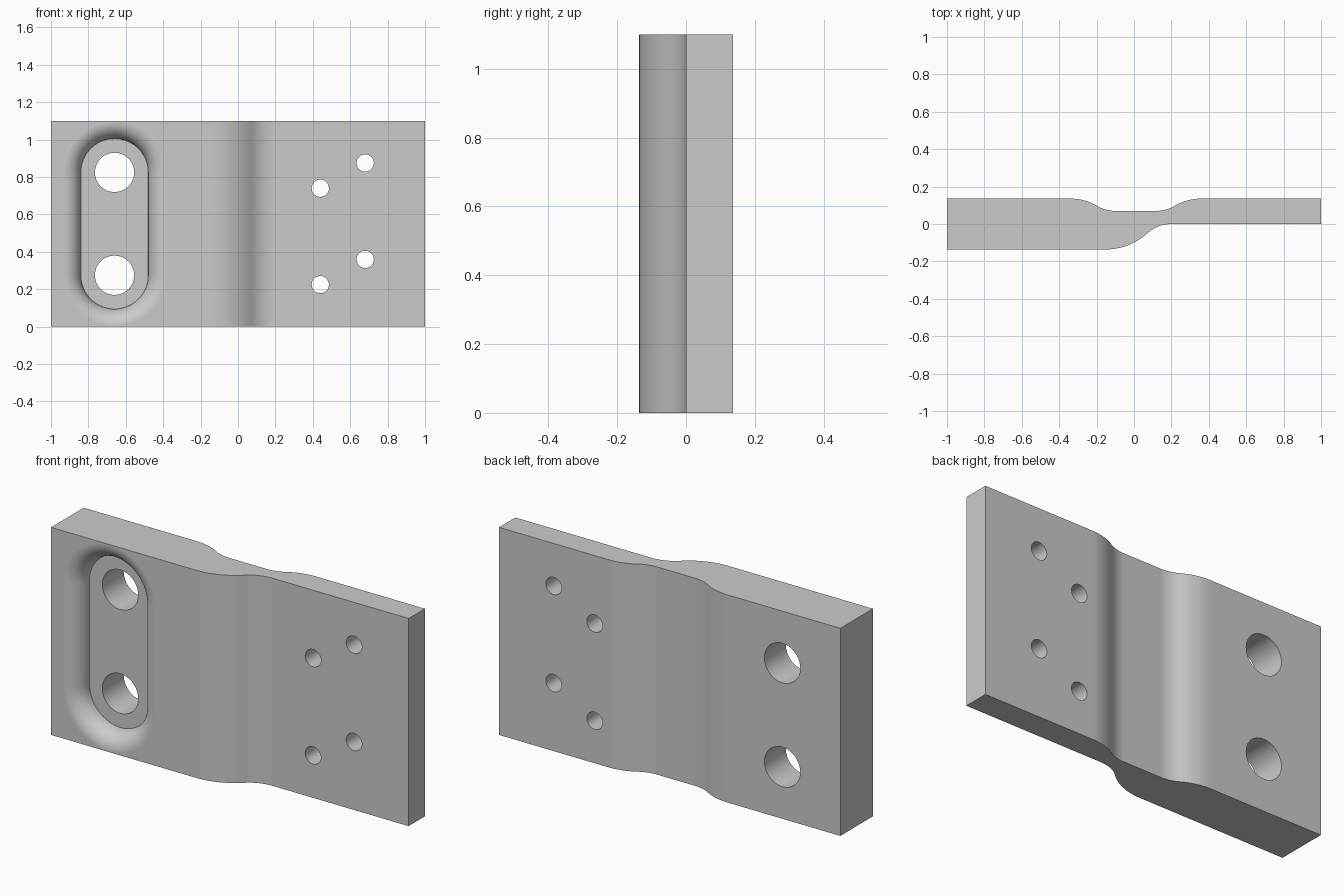
import bpy, bmesh
from math import sin, cos, pi, atan2

cube = bpy.data.objects.get("Cube")
if cube:
    bpy.data.objects.remove(cube, do_unlink=True)

HEIGHT = 1.10
HALF = 0.136           # half of the overall depth
FILLET = 0.093         # rounded lip of the slot, also its depth

grey = bpy.data.materials.new("plain grey")
grey.use_nodes = True
COLOUR = (0.6, 0.6, 0.6, 1)
grey.diffuse_color = COLOUR
grey.node_tree.nodes["Principled BSDF"].inputs["Base Color"].default_value = COLOUR


def s_curve(start, end, share, steps=10):
    """Two tangent arcs joining parallel flats; share is the first arc's part."""
    dx, dy = end[0] - start[0], end[1] - start[1]
    angle = 2 * atan2(abs(dy), abs(dx))
    reach = abs(dx) / sin(angle)
    sx, sy = (1 if dx > 0 else -1), (1 if dy > 0 else -1)
    points = []
    for i in range(steps + 1):
        t, r = angle * i / steps, reach * share
        points.append((start[0] + sx * r * sin(t), start[1] + sy * r * (1 - cos(t))))
    for i in range(steps - 1, -1, -1):
        t, r = angle * i / steps, reach * (1 - share)
        points.append((end[0] - sx * r * sin(t), end[1] - sy * r * (1 - cos(t))))
    return points


def loft(name, rings):
    """Skin a list of equal rings and cap both ends."""
    bm = bmesh.new()
    loops = [[bm.verts.new(p) for p in ring] for ring in rings]
    for a, b in zip(loops, loops[1:]):
        for i in range(len(a)):
            j = (i + 1) % len(a)
            bm.faces.new((a[i], a[j], b[j], b[i]))
    bm.faces.new(loops[0])
    bm.faces.new(loops[-1])
    bmesh.ops.recalc_face_normals(bm, faces=bm.faces)
    mesh = bpy.data.meshes.new(name)
    bm.to_mesh(mesh)
    bm.free()
    mesh.materials.append(grey)
    obj = bpy.data.objects.new(name, mesh)
    bpy.context.collection.objects.link(obj)
    return obj


def stadium(x, y, low, high, r, steps=32):
    """Upright ring with round ends centred at heights low and high."""
    ring = []
    for centre, first in ((high, 0), (low, pi)):
        for i in range(steps + 1):
            a = first + pi * i / steps
            ring.append((x + r * cos(a), y, centre + r * sin(a)))
    return ring


def circle(x, y, z, r, steps=48):
    return [(x + r * cos(2 * pi * i / steps), y, z + r * sin(2 * pi * i / steps))
            for i in range(steps)]


# Cranked plate
outline = [(-1, -HALF)]
outline += s_curve((-0.15, -HALF), (0.20, 0), 0.63)
outline += [(1, 0), (1, HALF)]
outline += s_curve((0.36, HALF), (0.12, 0.07), 0.6)
outline += s_curve((-0.10, 0.07), (-0.34, HALF), 0.4)
outline += [(-1, HALF)]
plate = loft("cranked_plate", [[(x, y, z) for x, y in outline] for z in (0, HEIGHT)])

# Slot cutter with a rounded lip
SLOT_X, SLOT_R, LOW, HIGH = -0.66, 0.18, 0.275, 0.825
rings = [stadium(SLOT_X, -HALF - 0.1, LOW, HIGH, SLOT_R + FILLET)]
for i in range(17):
    a = pi / 2 * i / 16
    rings.append(stadium(SLOT_X, -HALF + FILLET * (1 - cos(a)), LOW, HIGH,
                         SLOT_R + FILLET * (1 - sin(a))))
cutters = [loft("slot_cutter", rings)]

# Hole cutters: two large in the slot, four small in the thin end
holes = [(SLOT_X, LOW, 0.105), (SLOT_X, HIGH, 0.105)]
for x, z in ((0.44, 0.225), (0.68, 0.36)):
    holes += [(x, z, 0.046), (x, z + 0.515, 0.046)]
for x, z, r in holes:
    cutters.append(loft("hole_cutter", [circle(x, y, z, r) for y in (-0.4, 0.4)]))

# Cut the plate
bpy.ops.object.select_all(action="DESELECT")
bpy.context.view_layer.objects.active = plate
plate.select_set(True)
for cutter in cutters:
    cutter.hide_render = True
    cut = plate.modifiers.new("cut", "BOOLEAN")
    cut.operation = "DIFFERENCE"
    cut.solver = "EXACT"
    cut.object = cutter
    bpy.ops.object.modifier_apply(modifier=cut.name)
    bpy.data.objects.remove(cutter, do_unlink=True)

# Smooth the curves and keep the flats flat
bpy.ops.object.shade_smooth_by_angle(angle=pi / 6)
weighted = plate.modifiers.new("flat_faces", "WEIGHTED_NORMAL")
weighted.keep_sharp = True
weighted.weight = 100
